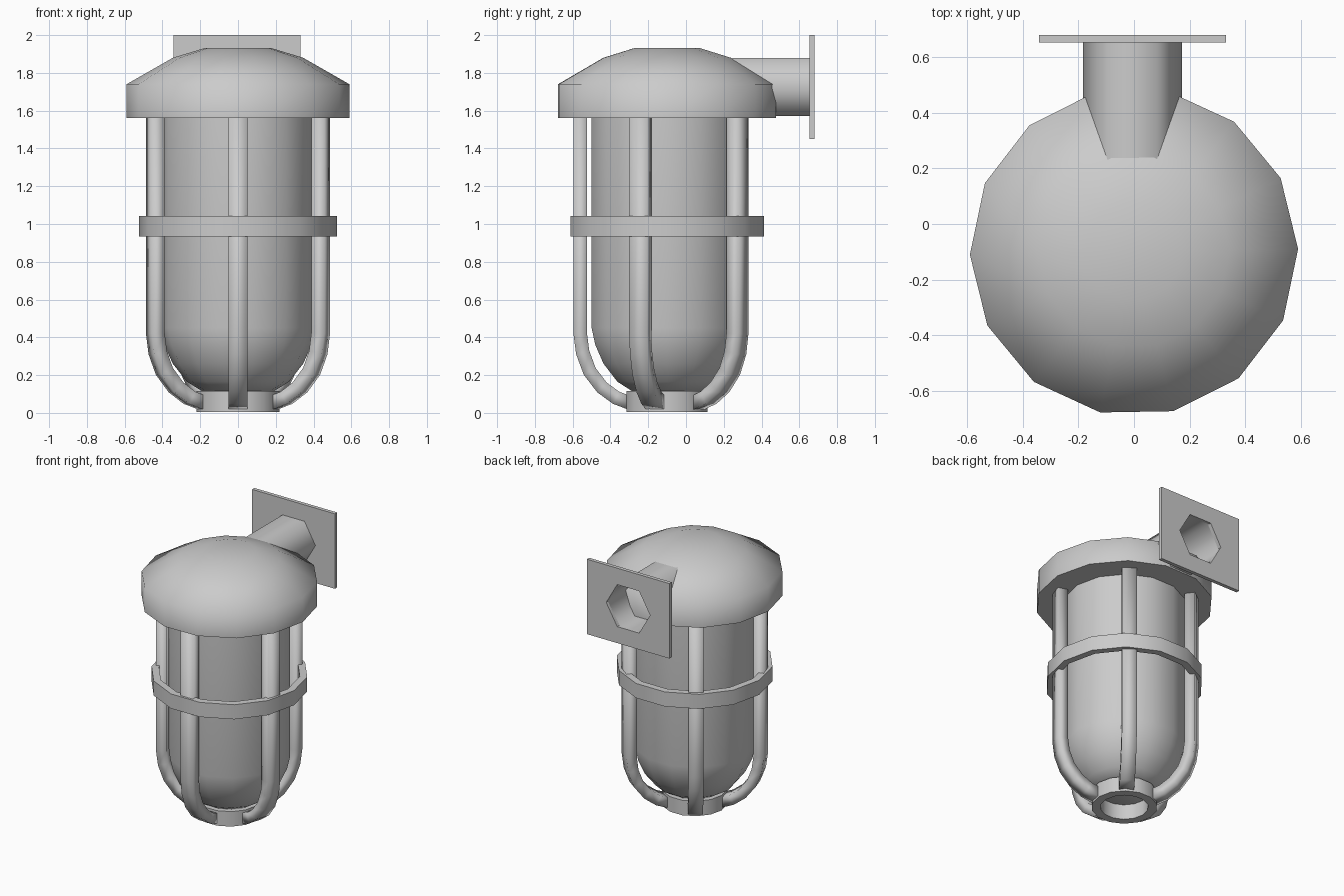
import bpy, bmesh
from math import sin, cos, pi, radians
from mathutils import Vector

if "Cube" in bpy.data.objects:
    bpy.data.objects.remove(bpy.data.objects["Cube"])

CY = -0.10      # lamp axis sits forward of the wall plate
SIDES = 14


def finish(name, bm, angle):
    bmesh.ops.recalc_face_normals(bm, faces=bm.faces)
    me = bpy.data.meshes.new(name)
    bm.to_mesh(me)
    bm.free()
    ob = bpy.data.objects.new(name, me)
    bpy.context.collection.objects.link(ob)
    bpy.ops.object.select_all(action='DESELECT')
    ob.select_set(True)
    bpy.context.view_layer.objects.active = ob
    bpy.ops.object.shade_smooth_by_angle(angle=radians(angle))
    return ob


def skin(bm, rings, closed=False, caps=True):
    """Bridge equal-sized point loops with quads."""
    vs = [[bm.verts.new(p) for p in r] for r in rings]
    n = len(vs[0])
    pairs = list(zip(vs, vs[1:])) + ([(vs[-1], vs[0])] if closed else [])
    for a, b in pairs:
        for i in range(n):
            j = (i + 1) % n
            bm.faces.new((a[i], a[j], b[j], b[i]))
    if caps and not closed:
        bm.faces.new(vs[0])
        bm.faces.new(vs[-1])


def lathe(name, profile, angle, closed=False, turn=0.0):
    bm = bmesh.new()
    ang = [turn + 2 * pi * i / SIDES for i in range(SIDES)]
    skin(bm, [[(r * cos(a), CY + r * sin(a), z) for a in ang]
              for r, z in profile], closed)
    return finish(name, bm, angle)


# Domed cap, glass jar, cage hoop and bottom ring
lathe("cap", [(0.59, 1.56), (0.59, 1.74), (0.345, 1.88), (0.175, 1.932)],
      65, turn=radians(1))
lathe("glass", [(0.41, 1.58), (0.41, 0.45), (0.39, 0.36), (0.345, 0.26),
                (0.27, 0.165), (0.19, 0.115)], 50)
lathe("cage_hoop", [(0.525, 0.935), (0.525, 1.042), (0.475, 1.042),
                    (0.475, 0.935)], 40, closed=True)
lathe("bottom_ring", [(0.22, 0.005), (0.22, 0.115), (0.16, 0.115),
                      (0.16, 0.005)], 40, closed=True)

# Five cage bars: rectangular section swept along a (radius, height) path
path = [Vector(p) for p in ((0.46, 1.58), (0.46, 0.42), (0.447, 0.32),
                            (0.41, 0.22), (0.345, 0.135), (0.27, 0.08),
                            (0.19, 0.05))]
W, T = 0.05, 0.036
for k in range(5):
    a = radians(-90 + 72 * k)
    out, side = Vector((cos(a), sin(a), 0)), Vector((-sin(a), cos(a), 0))
    rings = []
    for i, p in enumerate(path):
        d = (path[min(i + 1, len(path) - 1)] - path[max(i - 1, 0)]).normalized()
        if i < 2:
            d = Vector((0, -1))
        nrm = out * -d.y + Vector((0, 0, 1)) * d.x
        c = Vector((0, CY, p.y)) + out * p.x
        rings.append([c + nrm * (T * s) + side * (W * t)
                      for s, t in ((1, 1), (1, -1), (-1, -1), (-1, 1))])
    bm = bmesh.new()
    skin(bm, rings)
    finish(f"cage_bar_{k + 1}", bm, 180)


# Hexagonal hollow arm running into the cap
def hexagon(r, y):
    return [(-0.006 + r * cos(i * pi / 3), y, 1.725 + r * sin(i * pi / 3))
            for i in range(6)]


bm = bmesh.new()
skin(bm, [hexagon(0.178, 0.20), hexagon(0.178, 0.66)], caps=False)
finish("wall_arm", bm, 65)

# Square wall plate with a hexagonal opening
bm = bmesh.new()
X0, X1, Z0, Z1 = -0.342, 0.33, 1.45, 2.0
layers = []
for y in (0.653, 0.68):
    h = [bm.verts.new(p) for p in hexagon(0.178, y)]
    q = [bm.verts.new((x, y, z)) for x, z in
         ((X1, Z0), (X1, Z1), (X0, Z1), (X0, Z0))]
    for f in ((q[0], q[1], h[1], h[0], h[5]), (q[1], q[2], h[2], h[1]),
              (q[2], q[3], h[4], h[3], h[2]), (q[3], q[0], h[5], h[4])):
        bm.faces.new(f)
    layers.append((h, q))
for a, b in zip(*layers):
    for i in range(len(a)):
        j = (i + 1) % len(a)
        bm.faces.new((a[i], a[j], b[j], b[i]))
finish("wall_plate", bm, 40)
